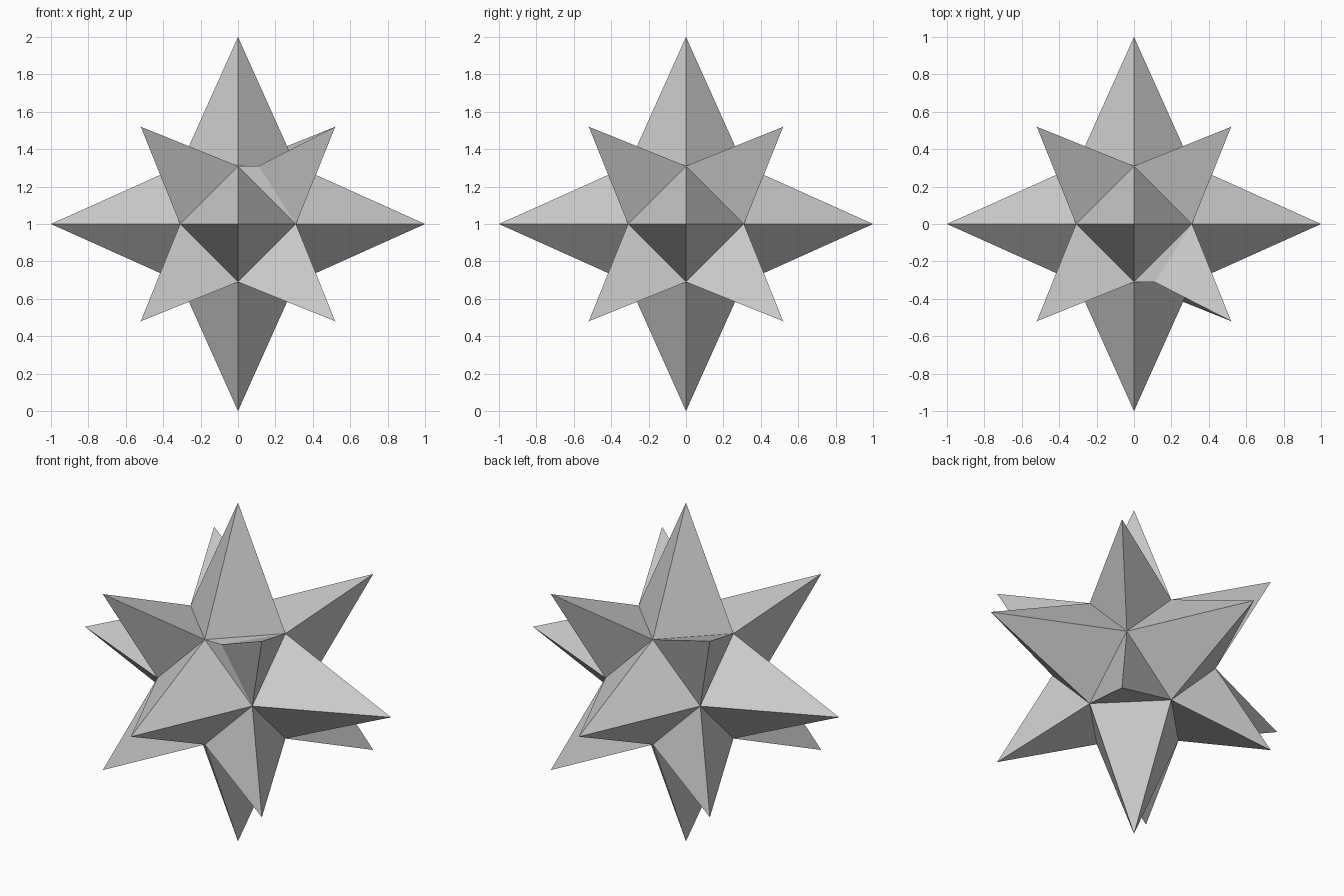
import bpy, bmesh
from itertools import product
from mathutils import Vector

if "Cube" in bpy.data.objects:
    bpy.data.objects.remove(bpy.data.objects["Cube"])

R = 0.31    # inner corners, shared by neighbouring spikes
A = 1.0     # length of the six axis spikes
C = 0.52    # coordinate of the eight corner spike tips
CENTRE = Vector((0, 0, 1))

bm = bmesh.new()
cache = {}


def vert(co):
    key = tuple(round(c, 3) + 0.0 for c in co)
    if key not in cache:
        cache[key] = bm.verts.new(CENTRE + Vector(key))
    return cache[key]


def spike(tip, ring):
    for a, b in zip(ring, ring[1:] + ring[:1]):
        bm.faces.new((vert(tip), vert(a), vert(b)))


# Six four-sided spikes along the axes
for axis in range(3):
    u, v = (axis + 1) % 3, (axis + 2) % 3
    for s in (1, -1):
        tip = [0, 0, 0]
        tip[axis] = s * A
        ring = []
        for du, dv in ((1, 0), (0, 1), (-1, 0), (0, -1)):
            p = [0, 0, 0]
            p[axis], p[u], p[v] = s * R, du * R, dv * R
            ring.append(p)
        spike(tip, ring)

# Eight three-sided spikes towards the cube corners
for x, y, z in product((1, -1), repeat=3):
    tip = (x * C, y * C, z * C)
    ring = [(0, y * R, z * R), (x * R, 0, z * R), (x * R, y * R, 0)]
    if (x, y, z) == (1, -1, 1):
        # Front right upper spike has one ridge notched inwards
        notch = (0.11, -R, R)
        spike(tip, [notch] + ring[1:])
        for p in ring[1:]:
            bm.faces.new((vert(ring[0]), vert(notch), vert(p)))
    else:
        spike(tip, ring)

bmesh.ops.recalc_face_normals(bm, faces=bm.faces)
mesh = bpy.data.meshes.new("spiked_star")
bm.to_mesh(mesh)
bm.free()
bpy.context.collection.objects.link(bpy.data.objects.new("spiked_star", mesh))
